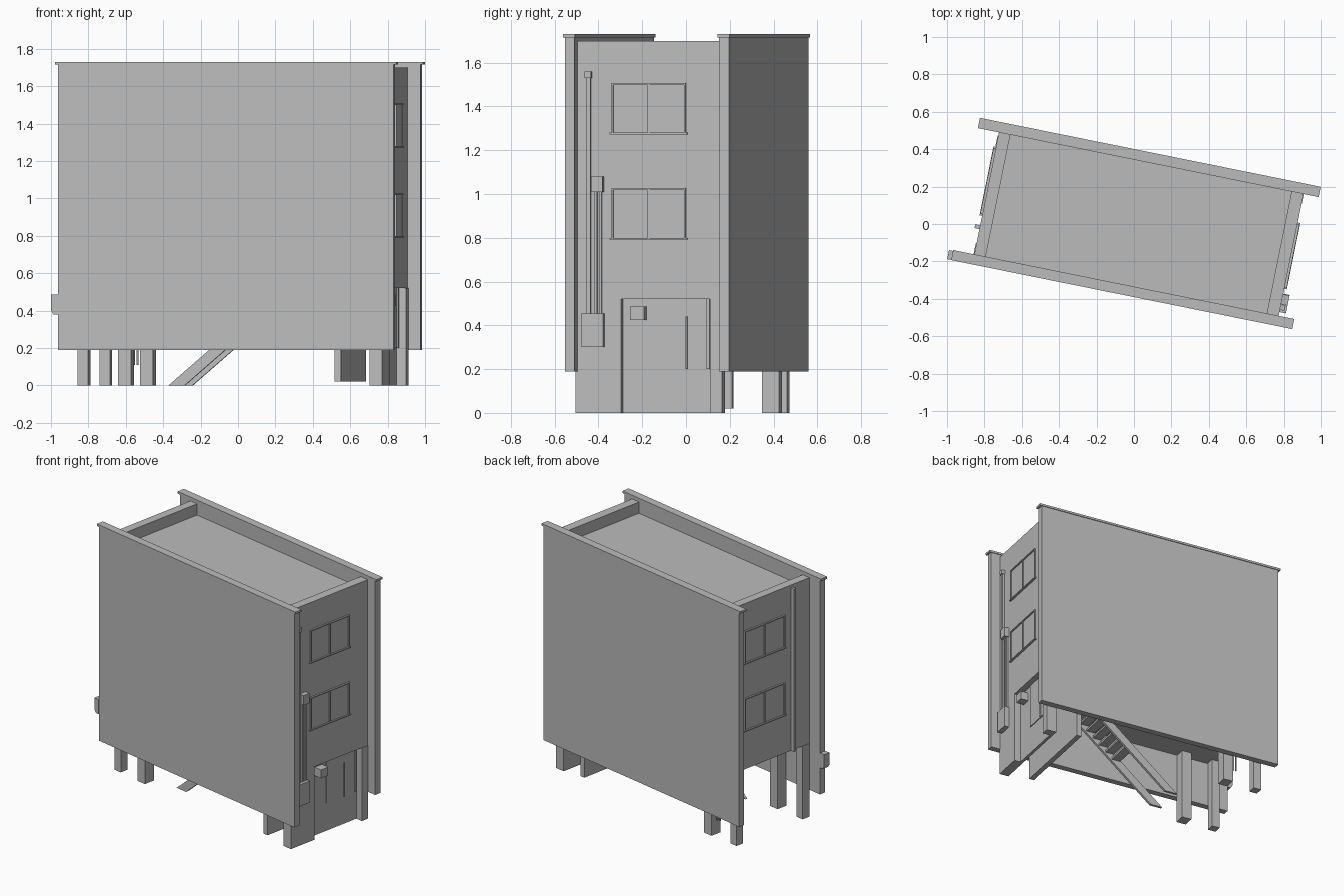
import bpy, bmesh, math

if "Cube" in bpy.data.objects:
    bpy.data.objects.remove(bpy.data.objects["Cube"])

ANGLE = math.radians(-11.43)          # the block stands turned on its plot
grey = bpy.data.materials.new("concrete_grey")
grey.diffuse_color = (0.5, 0.5, 0.5, 1)
grey.use_nodes = True
grey.node_tree.nodes["Principled BSDF"].inputs["Base Color"].default_value = grey.diffuse_color


def finish(name, bm):
    bmesh.ops.recalc_face_normals(bm, faces=bm.faces)
    me = bpy.data.meshes.new(name)
    bm.to_mesh(me)
    bm.free()
    me.materials.append(grey)
    ob = bpy.data.objects.new(name, me)
    ob.rotation_euler.z = ANGLE
    bpy.context.collection.objects.link(ob)
    return ob


def box(name, x0, x1, y0, y1, z0, z1):
    bm = bmesh.new()
    bmesh.ops.create_cube(bm, size=1)
    for v in bm.verts:
        v.co = ((x0 + x1) / 2 + v.co.x * (x1 - x0),
                (y0 + y1) / 2 + v.co.y * (y1 - y0),
                (z0 + z1) / 2 + v.co.z * (z1 - z0))
    return finish(name, bm)


def prism(name, profile, y0, y1):
    """Side profile in x, z pushed along y."""
    bm = bmesh.new()
    a = [bm.verts.new((x, y0, z)) for x, z in profile]
    b = [bm.verts.new((x, y1, z)) for x, z in profile]
    bm.faces.new(a)
    bm.faces.new(b[::-1])
    n = len(a)
    for i in range(n):
        bm.faces.new((a[i], a[(i + 1) % n], b[(i + 1) % n], b[i]))
    return finish(name, bm)


# Party walls with coping
for side, y0, y1 in (("front", -0.378, -0.333), ("back", 0.342, 0.388)):
    box(side + "_wall", -0.905, 0.925, y0, y1, 0.19, 1.715)
    box(side + "_coping", -0.92, 0.94, y0 - 0.005, y1 + 0.005, 1.715, 1.73)

# Upper floors and roof parapets
box("upper_floors", -0.805, 0.855, -0.333, 0.342, 0.52, 1.62)
box("left_parapet", -0.805, -0.743, -0.333, 0.342, 1.62, 1.70)
box("right_parapet", 0.79, 0.855, -0.333, 0.342, 1.62, 1.70)


# Windows: two sashes in a raised frame with a sill
def window(name, face, out, y0, y1, z0, z1):
    def part(label, depth, *r):
        box(name + label, *sorted((face, face + out * depth)), *r)
    t, mid = 0.008, (y0 + y1) / 2
    part("_glass", 0.003, y0, y1, z0, z1)
    part("_sill", 0.014, y0 - t, y1 + t, z0 - t, z0)
    part("_head", 0.012, y0, y1, z1 - t, z1)
    for label, y in (("_jamb_a", y0), ("_mullion", mid - t / 2), ("_jamb_b", y1 - t)):
        part(label, 0.010, y, y + t, z0, z1)


for i, z in enumerate((0.80, 1.28)):
    window(f"right_window_{i}", 0.855, 1, -0.173, 0.173, z, z + 0.227)
    window(f"left_window_{i}", -0.805, -1, -0.11, 0.25, z, z + 0.227)

# Entrance wall with recessed door
box("entrance_wall", 0.787, 0.855, -0.342, -0.13, 0, 0.52)
box("recess_wall", 0.787, 0.808, -0.13, 0.285, 0, 0.52)
box("entrance_fin", 0.787, 0.860, 0.285, 0.342, 0, 0.52)
box("door_panel", 0.808, 0.814, 0.015, 0.276, 0.20, 0.52)
box("door_post_a", 0.808, 0.822, 0.165, 0.172, 0.20, 0.44)
box("door_post_b", 0.808, 0.822, 0.262, 0.276, 0.20, 0.52)
box("entry_lamp", 0.808, 0.865, -0.085, -0.02, 0.425, 0.485)
box("inner_wall", 0.593, 0.629, -0.335, 0.342, 0.02, 0.52)

# Meter box, cable ducts and junction boxes
box("meter_box", 0.855, 0.890, -0.307, -0.207, 0.30, 0.455)
box("tall_duct", 0.855, 0.872, -0.288, -0.270, 0.455, 1.53)
box("top_junction", 0.855, 0.880, -0.295, -0.266, 1.53, 1.56)
box("middle_junction", 0.855, 0.890, -0.264, -0.210, 1.01, 1.08)
for i, y in enumerate((-0.252, -0.230)):
    box(f"short_duct_{i}", 0.855, 0.870, y, y + 0.012, 0.455, 1.01)

# Downpipe on the left and a box on the wall end
box("downpipe", -0.832, -0.805, -0.19, -0.17, 0.52, 1.68)
prism("wall_end_box", [(-0.905, 0.38), (-0.93, 0.38), (-0.942, 0.40),
                       (-0.942, 0.485), (-0.905, 0.485)], -0.382, -0.333)

# Ground floor posts
for x, sx, sy in ((-0.78, 0.029, 0.03), (-0.55, 0.035, 0.04)):
    for side, y in (("front", -0.30), ("back", 0.29)):
        box(side + "_post", x - sx, x + sx, y - sy, y + sy, 0, 0.52)
for i, x in enumerate((-0.632, -0.612)):
    box(f"thin_pipe_{i}", x, x + 0.009, 0.29, 0.30, 0.11, 0.52)

# Staircase: two stringers and the upper treads
SLOPE = 1.17
for side, y in (("front", -0.23), ("back", -0.02)):
    rise = 0.52 * SLOPE
    prism(side + "_stringer", [(-0.333, 0), (-0.245, 0),
                               (-0.245 + rise, 0.52), (-0.333 + rise, 0.52)], y, y + 0.018)
for i in range(6):
    z = 0.27 + i * 0.042
    x = -0.325 + z * SLOPE
    box(f"stair_tread_{i}", x, x + 0.065, -0.212, -0.02, z, z + 0.015)
